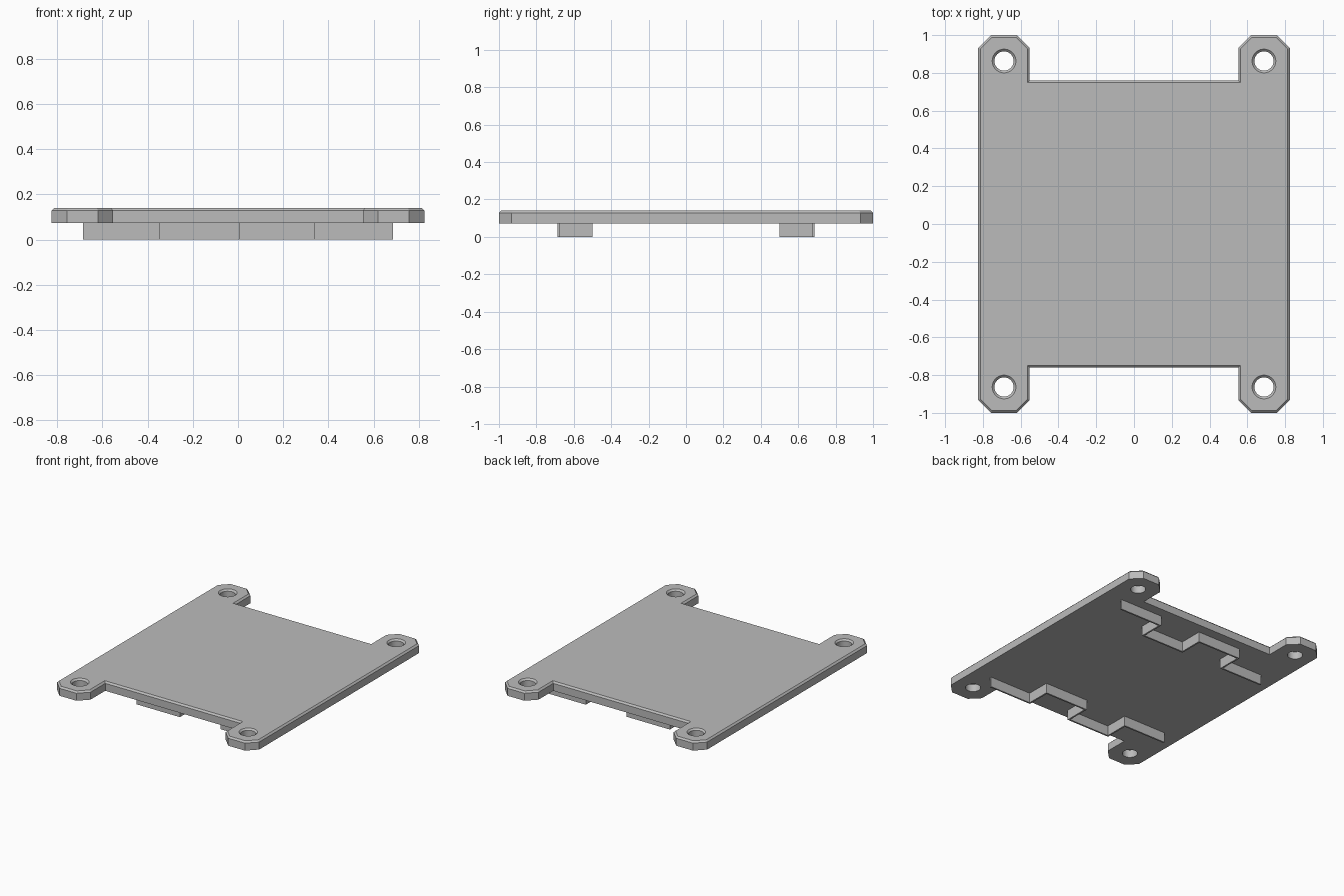
import bpy
import bmesh
import math
from mathutils import Matrix

cube = bpy.data.objects.get("Cube")
if cube:
    bpy.data.objects.remove(cube, do_unlink=True)

GREY = (0.5, 0.5, 0.5, 1)
grey = bpy.data.materials.new("plain grey")
grey.use_nodes = True
grey.diffuse_color = GREY
grey.node_tree.nodes["Principled BSDF"].inputs["Base Color"].default_value = GREY

BOTTOM, TOP, EDGE = 0.073, 0.14, 0.012
HOLE_X, HOLE_Y, HOLE_R = 0.688, 0.863, 0.051


def finish(name, bm):
    bmesh.ops.recalc_face_normals(bm, faces=bm.faces)
    mesh = bpy.data.meshes.new(name)
    bm.to_mesh(mesh)
    bm.free()
    mesh.materials.append(grey)
    obj = bpy.data.objects.new(name, mesh)
    bpy.context.collection.objects.link(obj)
    return obj


def prism(points, low, high):
    bm = bmesh.new()
    face = bm.faces.new([bm.verts.new((x, y, low)) for x, y in points])
    grown = bmesh.ops.extrude_face_region(bm, geom=[face], use_keep_orig=True)
    moved = [v for v in grown["geom"] if isinstance(v, bmesh.types.BMVert)]
    bmesh.ops.translate(bm, verts=moved, vec=(0, 0, high - low))
    bmesh.ops.recalc_face_normals(bm, faces=bm.faces)
    return bm


# Plate outline: one corner tab, mirrored into the other three quarters
tab = [(0.825, 0.932), (0.757, 1), (0.62, 1), (0.552, 0.932), (0.552, 0.76)]
right_half = [(x, -y) for x, y in reversed(tab)] + tab
outline = right_half + [(-x, -y) for x, y in right_half]
bm = prism(outline, BOTTOM, TOP)
rim = [e for e in bm.edges if all(v.co.z > TOP - 0.001 for v in e.verts)]
bmesh.ops.bevel(bm, geom=rim, offset=EDGE, segments=1, affect='EDGES')
plate = finish("plate", bm)

# Screw holes with a chamfered upper rim
bm = bmesh.new()
for sx in (-1, 1):
    for sy in (-1, 1):
        rings = []
        for z, r in ((0, HOLE_R), (TOP - EDGE, HOLE_R),
                     (TOP + EDGE, HOLE_R + 2 * EDGE)):
            ring = bmesh.ops.create_circle(
                bm, segments=32, radius=r,
                matrix=Matrix.Translation((sx * HOLE_X, sy * HOLE_Y, z)))
            rings.append(ring["verts"])
        for a, b in zip(rings, rings[1:]):
            for i in range(32):
                j = (i + 1) % 32
                bm.faces.new((a[i], a[j], b[j], b[i]))
        bm.faces.new(rings[0])
        bm.faces.new(rings[-1])
cutter = finish("hole_cutter", bm)
cutter.hide_render = True
cut = plate.modifiers.new("holes", 'BOOLEAN')
cut.operation = 'DIFFERENCE'
cut.solver = 'EXACT'
cut.object = cutter
bpy.context.view_layer.objects.active = plate
plate.select_set(True)
bpy.ops.object.modifier_apply(modifier="holes")
bpy.data.objects.remove(cutter, do_unlink=True)
bpy.ops.object.shade_smooth_by_angle(angle=math.radians(20))

# Stepped thin ribs underneath, front and back
OUTER, INNER, STEP, WALL = 0.687, 0.5, 0.343, 0.012
H = WALL / 2
for side, name in ((-1, "front_rib"), (1, "back_rib")):
    upper, lower = [], []
    for i in range(4):
        x0, x1 = (i - 2) * STEP, (i - 1) * STEP
        out = i % 2 == 1
        y = OUTER - H if out else INNER + H
        # Offset the zigzag to both sides so the wall stays even
        grow = H if out else -H
        a = x0 - grow if i else x0
        b = x1 + grow if i < 3 else x1
        upper += [(a, y + H), (b, y + H)]
        a = x0 + grow if i else x0
        b = x1 - grow if i < 3 else x1
        lower += [(a, y - H), (b, y - H)]
    loop = [(x, side * y) for x, y in upper + lower[::-1]]
    finish(name, prism(loop, 0, BOTTOM))
